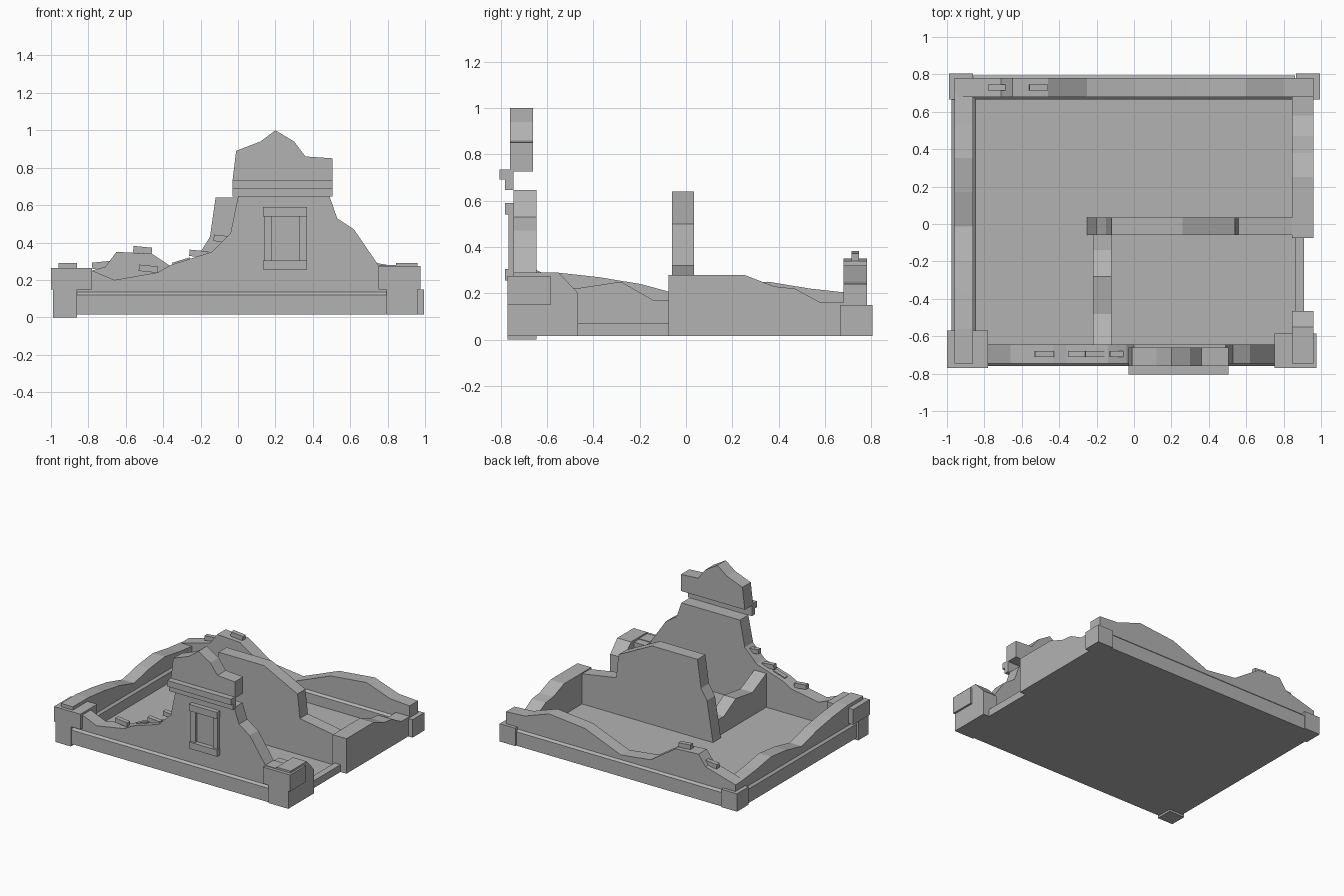
import bpy, bmesh
from mathutils import Vector

default_cube = bpy.data.objects.get("Cube")
if default_cube:
    bpy.data.objects.remove(default_cube, do_unlink=True)

# Wall lines shared by the parts
SIDE, FRONT, BACK = .96, -.745, .78
THICK = .1
LEDGE = .015
PLINTH_TOP = .135
STONE_TOP = .15
FLOOR_TOP = .045
GAP_LOW, GAP_HIGH = .645, .725

stone = bpy.data.materials.new("grey_stone")
stone.use_nodes = True
stone.diffuse_color = (.45, .45, .45, 1)
shader = stone.node_tree.nodes["Principled BSDF"]
shader.inputs["Base Color"].default_value = stone.diffuse_color


def prism(name, axis, profile, start, end):
    """Extrude a closed profile along x or y; profile points are (across, height)."""
    def place(across, height):
        return (start, across, height) if axis == "x" else (across, start, height)

    bm = bmesh.new()
    face = bm.faces.new([bm.verts.new(place(*point)) for point in profile])
    extruded = bmesh.ops.extrude_face_region(bm, geom=[face])["geom"]
    direction = Vector((axis == "x", axis == "y", False))
    moved = [item for item in extruded if isinstance(item, bmesh.types.BMVert)]
    bmesh.ops.translate(bm, verts=moved, vec=direction * (end - start))
    bmesh.ops.recalc_face_normals(bm, faces=bm.faces)
    mesh = bpy.data.meshes.new(name)
    bm.to_mesh(mesh)
    bm.free()
    mesh.materials.append(stone)
    part = bpy.data.objects.new(name, mesh)
    bpy.context.collection.objects.link(part)
    return part


def box(name, left, right, near, far, bottom, top):
    corners = [(near, bottom), (far, bottom), (far, top), (near, top)]
    return prism(name, "x", corners, left, right)


def wall(name, axis, top_line, start, end, base=LEDGE):
    """Broken wall: a ragged top line closed straight down to the base."""
    first, last = top_line[0][0], top_line[-1][0]
    return prism(name, axis, top_line + [(last, base), (first, base)], start, end)


def evenly(start, end, heights):
    """Top line with its heights spread evenly from start to end."""
    step = (end - start) / (len(heights) - 1)
    return [(start + step * i, height) for i, height in enumerate(heights)]


def plinth(name, axis, low, high, start, end):
    """Low footing with chamfered upper edges, a ledge wider than its wall."""
    shoulder = PLINTH_TOP - LEDGE
    section = [(low, LEDGE), (low, shoulder), (low + LEDGE, PLINTH_TOP),
               (high - LEDGE, PLINTH_TOP), (high, shoulder), (high, LEDGE)]
    prism(name, axis, section, start, end)


# Floor and footings
inner_side = SIDE - THICK
inner_front = FRONT + THICK
inner_back = BACK - THICK
box("floor", -inner_side, inner_side, inner_front, inner_back, LEDGE, FLOOR_TOP)
plinth("front_plinth", "x", FRONT - LEDGE, inner_front, -inner_side, .8)
plinth("back_plinth", "x", inner_back - LEDGE, BACK + LEDGE, -inner_side, inner_side)
plinth("right_plinth", "y", -SIDE - LEDGE, -inner_side + LEDGE, inner_front, inner_back)

# Doorway between the two pieces of the left wall
door_front, door_back = -.465, -.075
side_span = (inner_side - LEDGE, SIDE)
plinth("left_front_plinth", "y", *side_span, inner_front, door_front)
plinth("left_rear_plinth", "y", *side_span, door_back, inner_back)
box("door_sill", inner_side, .91, door_front, door_back, LEDGE, .07)

# Outer walls
wall("front_wall", "y", [
    (-inner_side, .25), (-.78, .25), (-.66, .2), (-.43, .24), (-.36, .28),
    (-.14, .35), (-.04, .45), (0, GAP_LOW), (.49, GAP_LOW), (.53, .53),
    (.62, .47), (.75, .28), (inner_side, .28)], FRONT, inner_front)
wall("back_wall", "y", [
    (-SIDE, .2), (-.71, .27), (-.65, .35), (-.46, .34), (-.25, .2),
    (0, .17), (.3, .29), (.6, .32), (.8, .25), (SIDE, .24)], inner_back, BACK)
wall("right_wall", "x", evenly(
    FRONT, .72, [.29, .29, .27, .24, .19, .23, .25, .22, .2]), -SIDE, -inner_side)
wall("left_rear_wall", "x", [
    (door_back, .28), (.25, .28), (.38, .23), (.47, .22), (.58, .16),
    (inner_back, .16)], *side_span)
wall("left_front_wall", "x", [
    (FRONT, .29), (-.55, .29), (door_front, .2)], *side_span)

# Inner walls
cross_front, cross_back = -.06, .035
wall("cross_wall", "y", [
    (-.25, FLOOR_TOP), (-.2, .35), (-.15, .43), (-.12, .64), (.26, .64),
    (.54, .5), (.56, .32), (inner_side, .27)], cross_front, cross_back)
wall("low_inner_wall", "x", [
    (inner_front, .3), (-.48, .22), (-.28, .25), (-.14, .17),
    (cross_front, .17)], -.22, -.12)

# Gable over the front wall, held by a stepped cornice
gable_left, gable_right = -.03, .505
wall("gable", "y", [
    (gable_left, GAP_HIGH), (-.01, .89), (.12, .94), (.2, 1), (.3, .94),
    (.36, .86), (gable_right, .85)], FRONT - LEDGE, inner_front - LEDGE, GAP_HIGH)
for name, projection, bottom, top in (("lower", .035, GAP_LOW, .69),
                                      ("upper", .06, .69, .735)):
    box(name + "_cornice", gable_left, gable_right, FRONT - projection, FRONT,
        bottom, top)

# Blind window
window_left, window_right = .135, .37
for name, bottom in (("sill", .255), ("lintel", .54)):
    box("window_" + name, window_left, window_right, FRONT - .035, FRONT,
        bottom, bottom + .05)
for name, start in (("right", window_left), ("left", window_right - .05)):
    box(f"window_{name}_jamb", start + .005, start + .045, FRONT - .02, FRONT,
        .3, .54)

# Corner stones: plain ones behind, stacked pairs in front
front_face = FRONT - .025
back_face = BACK + .025
for name, outer in (("right", -.99), ("left", .995)):
    inner = outer - .13 if outer > 0 else outer + .13
    left, right = sorted((outer, inner))
    box(f"back_{name}_stone", left, right, inner_back - LEDGE, back_face,
        LEDGE, STONE_TOP)
box("front_right_base_stone", -.99, -inner_side, front_face, inner_front, 0, STONE_TOP)
box("front_right_top_stone", -1, -.78, front_face, -.57, STONE_TOP, .265)
box("front_left_base_stone", .795, SIDE, front_face, -.62, LEDGE, STONE_TOP)
box("front_left_top_stone", .75, .975, front_face, -.585, STONE_TOP, .275)

# Loose bricks on the broken edges
half = LEDGE + .002
front_row = FRONT + THICK / 2
back_row = BACK - THICK / 2
for number, (x, y, z, tilt) in enumerate([
        (-.51, back_row, .36, .1), (-.73, back_row, .28, -.1),
        (-.48, front_row, .26, .1), (-.3, front_row, .29, -.3),
        (-.21, front_row, .34, .1), (-.08, front_row, .42, .1)]):
    brick = box(f"loose_brick_{number}", -.05, .05, -half, half, -half, half)
    brick.location = (x, y, z)
    brick.rotation_euler.y = tilt
